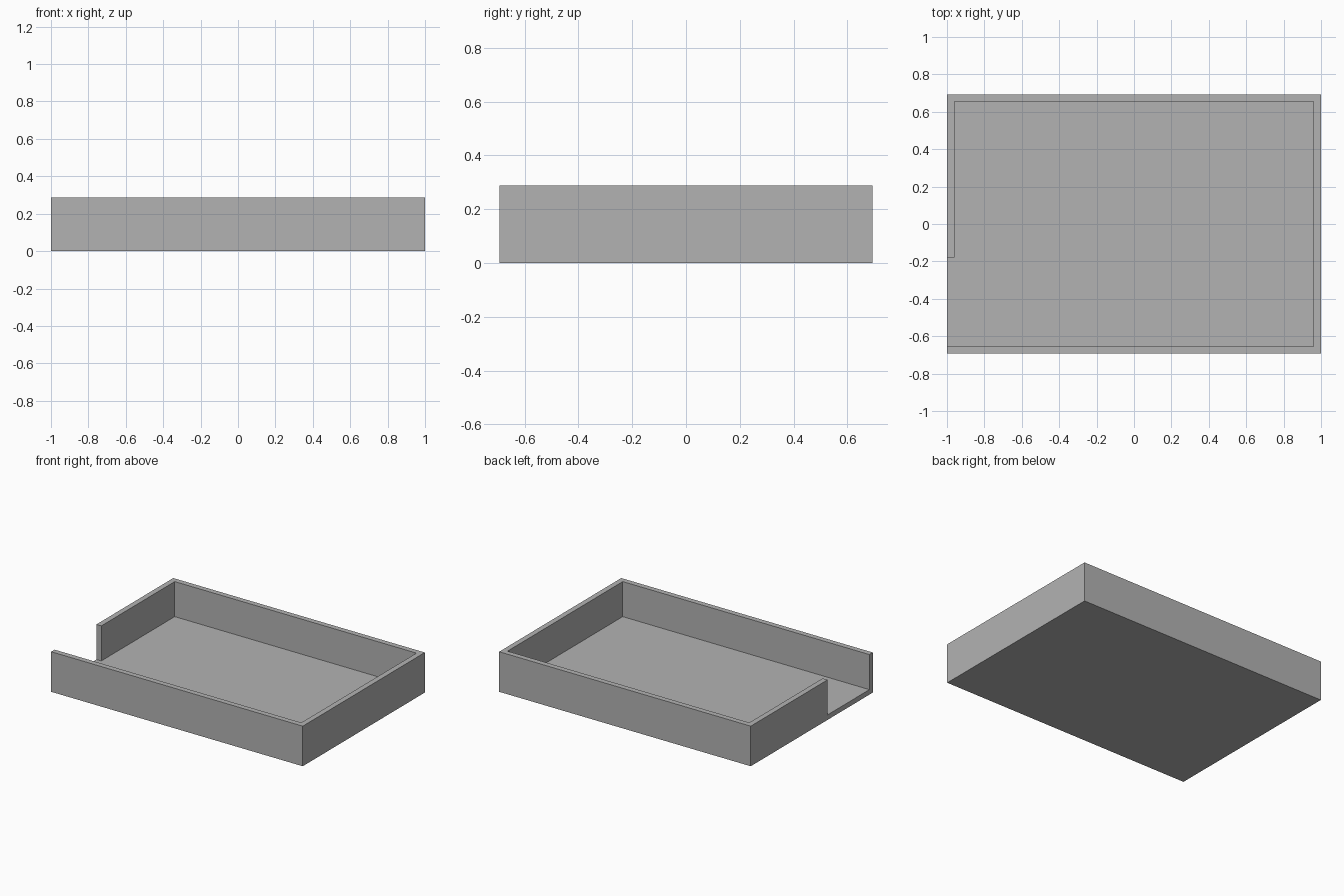
import bpy
import bmesh

if "Cube" in bpy.data.objects:
    bpy.data.objects.remove(bpy.data.objects["Cube"], do_unlink=True)

HALF_X, HALF_Y, HEIGHT = 1.0, 0.693, 0.288
WALL, FLOOR = 0.039, 0.036
OPENING_END = -0.18  # where the gap in the side wall stops

# Plain grey material
grey = bpy.data.materials.new("plain_grey")
grey.use_nodes = True
color = (0.45, 0.45, 0.45, 1.0)
grey.diffuse_color = color
grey.node_tree.nodes["Principled BSDF"].inputs["Base Color"].default_value = color


def prism(name, outline, bottom, top):
    """Extrude a flat outline upwards into a solid."""
    bm = bmesh.new()
    base = bm.faces.new([bm.verts.new((x, y, bottom)) for x, y in outline])
    moved = bmesh.ops.extrude_face_region(bm, geom=[base], use_keep_orig=True)["geom"]
    verts = [v for v in moved if isinstance(v, bmesh.types.BMVert)]
    bmesh.ops.translate(bm, verts=verts, vec=(0, 0, top - bottom))
    bmesh.ops.recalc_face_normals(bm, faces=bm.faces)
    mesh = bpy.data.meshes.new(name)
    bm.to_mesh(mesh)
    bm.free()
    mesh.materials.append(grey)
    obj = bpy.data.objects.new(name, mesh)
    bpy.context.collection.objects.link(obj)
    return obj


# Solid tray block
tray = prism("tray", [(-HALF_X, -HALF_Y), (HALF_X, -HALF_Y),
                      (HALF_X, HALF_Y), (-HALF_X, HALF_Y)], 0, HEIGHT)

# Pocket that also breaks out through the front part of the right wall
in_x, in_y, out_x = HALF_X - WALL, HALF_Y - WALL, HALF_X + 0.1
cutter = prism("pocket_cutter", [(-out_x, -in_y), (in_x, -in_y), (in_x, in_y),
                                 (-in_x, in_y), (-in_x, OPENING_END),
                                 (-out_x, OPENING_END)], FLOOR, HEIGHT + 0.1)
cutter.hide_render = True

# Hollow out the tray, then drop the cutter
cut = tray.modifiers.new("pocket", "BOOLEAN")
cut.operation = "DIFFERENCE"
cut.solver = "EXACT"
cut.object = cutter
bpy.context.view_layer.objects.active = tray
tray.select_set(True)
bpy.ops.object.modifier_apply(modifier=cut.name)
bpy.data.objects.remove(cutter, do_unlink=True)
